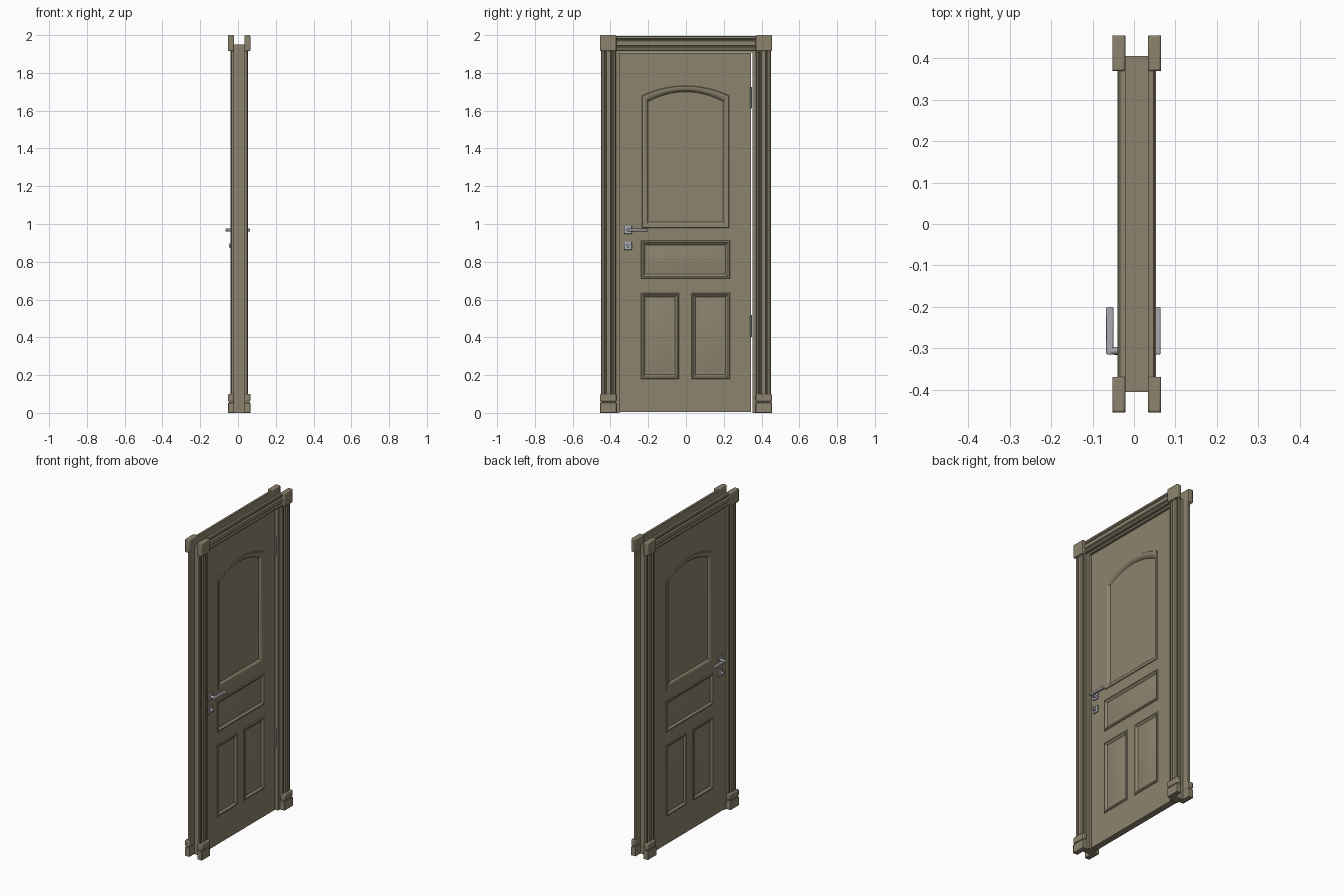
import bpy, bmesh, math
from mathutils import Vector

if "Cube" in bpy.data.objects:
    bpy.data.objects.remove(bpy.data.objects["Cube"])


def material(name, rgb):
    m = bpy.data.materials.new(name)
    m.diffuse_color = (*rgb, 1)
    m.use_nodes = True
    m.node_tree.nodes["Principled BSDF"].inputs["Base Color"].default_value = m.diffuse_color
    return m


WOOD = material("olive_painted_wood", (0.265, 0.23, 0.158))
STEEL = material("brushed_steel", (0.40, 0.40, 0.44))
FRAME_X = 0.0065      # centre plane of jamb and casings
LEAF_X = -0.0015      # centre plane of the door leaf
HALF = 0.02           # half the leaf thickness


def finish(name, bm, mat, bevel=0.0, smooth=True):
    me = bpy.data.meshes.new(name)
    bm.to_mesh(me)
    bm.free()
    ob = bpy.data.objects.new(name, me)
    bpy.context.collection.objects.link(ob)
    me.materials.append(mat)
    if bevel:
        b = ob.modifiers.new("soft_edges", 'BEVEL')
        b.width, b.segments = bevel, 2
    if smooth:
        bpy.ops.object.select_all(action='DESELECT')
        ob.select_set(True)
        bpy.context.view_layer.objects.active = ob
        bpy.ops.object.shade_smooth_by_angle(angle=math.radians(30))
    return ob


def box(name, x, y, z, mat=WOOD, bevel=0.0):
    bm = bmesh.new()
    bmesh.ops.create_cube(bm, size=1)
    for v in bm.verts:
        v.co = Vector([(a + b) / 2 + c * abs(b - a)
                       for (a, b), c in zip((x, y, z), v.co)])
    return finish(name, bm, mat, bevel, smooth=bool(bevel))


def cylinder(name, centre, radius, length, axis, mat=STEEL):
    bm = bmesh.new()
    bmesh.ops.create_cone(bm, cap_ends=True, segments=20, radius1=radius,
                          radius2=radius, depth=length)
    for v in bm.verts:
        c = v.co.copy()
        v.co = Vector(centre) + (Vector((c.z, c.x, c.y)) if axis == 'X' else c)
    return finish(name, bm, mat)


def moulding(name, profile, place, start, end):
    """Sweep a closed (across, out) profile in a straight line."""
    bm = bmesh.new()
    a = [bm.verts.new(place(u, h, start)) for u, h in profile]
    b = [bm.verts.new(place(u, h, end)) for u, h in profile]
    n = len(a)
    for i in range(n):
        j = (i + 1) % n
        bm.faces.new((a[i], a[j], b[j], b[i]))
    bm.faces.new(a)
    bm.faces.new(b[::-1])
    bmesh.ops.recalc_face_normals(bm, faces=bm.faces)
    return finish(name, bm, WOOD)


def outline(y0, y1, z0, z1, arch=0.0, inset=0.0):
    """Rectangle, optionally with an arched top, in y and z."""
    y0, y1, z0, z1 = y0 + inset, y1 - inset, z0 + inset, z1 - inset
    pts = [(y0, z0), (y1, z0)]
    n = 20 if arch else 1
    for i in range(n + 1):
        t = 1 - 2 * i / n
        pts.append(((y0 + y1) / 2 + t * (y1 - y0) / 2, z1 - arch * t * t))
    return pts


# jamb: two posts and a head between the casings
JX = (FRAME_X - 0.0275, FRAME_X + 0.0275)
for s, side in ((-1, "left"), (1, "right")):
    box(f"jamb_{side}", JX, (s * 0.352, s * 0.405), (0, 1.95))
box("jamb_head", JX, (-0.352, 0.352), (1.907, 1.95))

# fluted casings with plinths and corner blocks, on both faces
FLUTED = [(0, 0), (0, 0.013), (0.004, 0.017), (0.014, 0.017), (0.018, 0.011),
          (0.024, 0.011), (0.028, 0.019), (0.050, 0.019), (0.054, 0.011),
          (0.060, 0.011), (0.064, 0.017), (0.074, 0.017), (0.078, 0.013), (0.078, 0)]
for d, face in ((1, "inner"), (-1, "outer")):
    def out(h, d=d):
        return FRAME_X + d * (0.0275 + h)
    for s, side in ((-1, "left"), (1, "right")):
        moulding(f"{face}_casing_{side}", FLUTED,
                 lambda u, h, t, s=s: (out(h), s * (0.371 + u), t), 0.09, 1.92)
        block = (s * 0.369, s * 0.455)
        box(f"{face}_corner_block_{side}", (out(0), out(0.0315)), block,
            (1.916, 2.0), bevel=0.005)
        box(f"{face}_plinth_{side}", (out(0), out(0.0315)), block,
            (0, 0.054), bevel=0.002)
        box(f"{face}_plinth_neck_{side}", (out(0), out(0.026)),
            (s * 0.372, s * 0.452), (0.053, 0.062))
        box(f"{face}_plinth_cap_{side}", (out(0), out(0.0315)), block,
            (0.061, 0.1), bevel=0.005)
    moulding(f"{face}_head_casing", FLUTED,
             lambda u, h, t: (out(h), t, 1.918 + u), -0.372, 0.372)

# openings in the leaf: arched light, wide middle panel, two lower panels
WINDOW = (-0.232, 0.228, 0.978, 1.732, 0.052)
PANELS = {"middle_panel": (-0.238, 0.232, 0.712, 0.912),
          "lower_panel_left": (-0.238, -0.036, 0.180, 0.636),
          "lower_panel_right": (0.028, 0.232, 0.180, 0.636)}

# door leaf: slab with the openings cut through
cu = bpy.data.curves.new("leaf_outline", 'CURVE')
cu.dimensions, cu.fill_mode, cu.extrude = '2D', 'BOTH', HALF
for pts in [outline(-0.351, 0.343, 0.005, 1.906), outline(*WINDOW)] + \
        [outline(*p) for p in PANELS.values()]:
    sp = cu.splines.new('POLY')
    sp.points.add(len(pts) - 1)
    for p, (y, z) in zip(sp.points, pts):
        p.co = (y, z, 0, 1)
    sp.use_cyclic_u = True
tmp = bpy.data.objects.new("leaf_outline", cu)
bpy.context.collection.objects.link(tmp)
bpy.context.view_layer.update()
me = bpy.data.meshes.new_from_object(
    tmp.evaluated_get(bpy.context.evaluated_depsgraph_get()))
bpy.data.objects.remove(tmp)
bm = bmesh.new()
bm.from_mesh(me)
bmesh.ops.remove_doubles(bm, verts=bm.verts, dist=1e-5)
for v in bm.verts:
    v.co = Vector((LEAF_X + v.co.z, v.co.x, v.co.y))
for f in bm.faces:
    f.material_index = 0
bmesh.ops.recalc_face_normals(bm, faces=bm.faces)
finish("door_leaf", bm, WOOD)


def panel(name, shape, steps):
    """Concentric moulded loops (inset, height) closing an opening on both faces."""
    bm = bmesh.new()
    for s in (1, -1):
        rings = [[bm.verts.new((LEAF_X + s * (HALF + h), y, z))
                  for y, z in outline(*shape, inset=i)] for i, h in steps]
        faces = [rings[-1]]
        for a, b in zip(rings, rings[1:]):
            for i in range(len(a)):
                j = (i + 1) % len(a)
                faces.append([a[i], a[j], b[j], b[i]])
        for f in faces:
            bm.faces.new(f if s > 0 else f[::-1])
    return finish(name, bm, WOOD)


for name, shape in PANELS.items():
    panel(name, shape + (0.0,), [(0, 0), (0.003, 0.005), (0.010, 0.006), (0.016, 0.001),
                                 (0.022, -0.005), (0.028, -0.005), (0.048, 0.001)])
panel("arched_window_panel", WINDOW, [(0, 0), (0.003, 0.004), (0.010, 0.005),
                                      (0.020, 0.002), (0.026, -0.003), (0.032, -0.012)])

# lever handles and lock plates on both faces
for d, face in ((1, "inner"), (-1, "outer")):
    def at(h, d=d):
        return LEAF_X + d * h
    for name, z in (("handle", 0.969), ("lock", 0.884)):
        box(f"{face}_{name}_plate", (at(HALF), at(HALF + 0.008)),
            (-0.329, -0.287), (z - 0.021, z + 0.021), STEEL, 0.002)
    cylinder(f"{face}_lever_neck", (at(0.041), -0.306, 0.968), 0.009, 0.03, 'X')
    box(f"{face}_lever", (at(0.0485), at(0.0655)), (-0.315, -0.2),
        (0.961, 0.975), STEEL, 0.003)
    cylinder(f"{face}_lock_barrel", (at(0.034), -0.308, 0.888), 0.008, 0.022, 'X')
    box(f"{face}_lock_key_tab", (at(0.03), at(0.044)), (-0.311, -0.305),
        (0.872, 0.886), STEEL)

# hinge knuckles
for z, pos in ((0.46, "lower"), (1.668, "upper")):
    cylinder(f"{pos}_hinge", (LEAF_X + HALF + 0.003, 0.344, z), 0.005, 0.115, 'Z')
